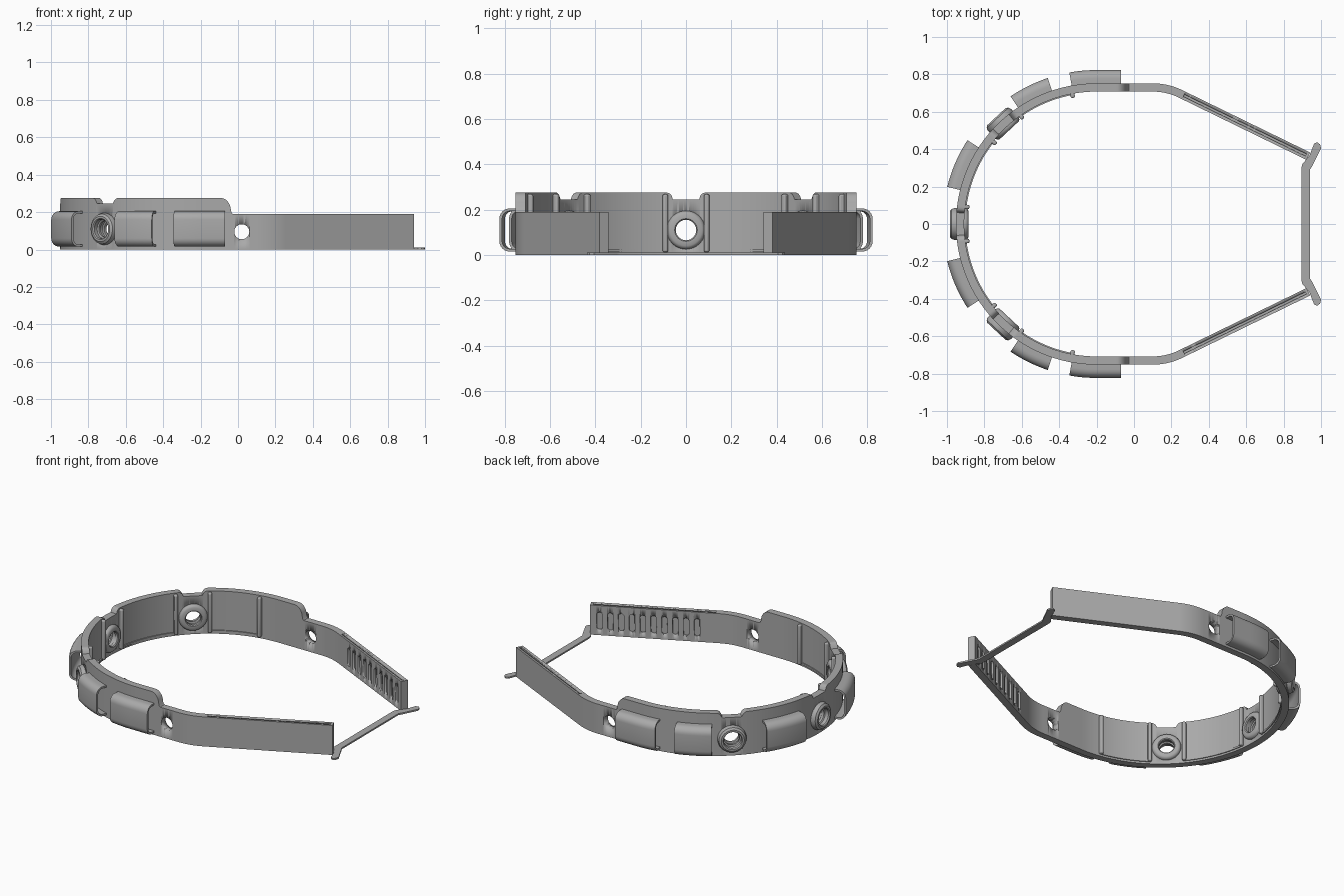
import bpy, bmesh, math
from math import sin, cos, pi, radians, sqrt
from mathutils import Vector, Matrix

if "Cube" in bpy.data.objects:
    bpy.data.objects.remove(bpy.data.objects["Cube"])

grey = bpy.data.materials.new("plain_grey")
grey.use_nodes = True
grey.diffuse_color = (0.4, 0.4, 0.4, 1)
grey.node_tree.nodes["Principled BSDF"].inputs["Base Color"].default_value = (0.4, 0.4, 0.4, 1)

# Centre line of the band: round back, straight side, bend, straight arm
R, SIDE, BEND_R, BEND, ARM = 0.73, 0.3, 0.34, radians(26), 0.76
S1 = R * pi / 2
S2 = S1 + SIDE
S3 = S2 + BEND_R * BEND
END = S3 + ARM
HALF_T = 0.022


def path(s):
    """Point and outward normal at distance s from the middle of the back."""
    sign, s = (-1 if s < 0 else 1), abs(s)
    x, y, a = -0.2, 0, pi / 2
    if s < S1:
        a = pi - s / R
        x, y = x + R * cos(a), R * sin(a)
    elif s < S2:
        x, y = x + s - S1, R
    else:
        t = min(s - S2, S3 - S2) / BEND_R
        run = max(0, s - S3)
        a -= t
        x += SIDE + BEND_R * sin(t) + run * cos(t)
        y = R - BEND_R * (1 - cos(t)) - run * sin(t)
    return Vector((x, sign * y, 0)), Vector((cos(a), sign * sin(a), 0))


def at_angle(deg):
    return radians(180 - deg) * R


def finish(name, bm, mirror=False, bevel=0):
    bmesh.ops.recalc_face_normals(bm, faces=bm.faces[:])
    me = bpy.data.meshes.new(name)
    bm.to_mesh(me)
    bm.free()
    ob = bpy.data.objects.new(name, me)
    bpy.context.collection.objects.link(ob)
    me.materials.append(grey)
    bpy.ops.object.select_all(action='DESELECT')
    ob.select_set(True)
    bpy.context.view_layer.objects.active = ob
    bpy.ops.object.shade_smooth_by_angle(angle=radians(35))
    if bevel:
        mod = ob.modifiers.new("Bevel", 'BEVEL')
        mod.width, mod.segments = bevel, 3
    if mirror:
        mod = ob.modifiers.new("Mirror", 'MIRROR')
        mod.use_axis = (False, True, False)
    return ob


def skin(bm, rings, closed=False):
    rings = [[bm.verts.new(p) for p in ring] for ring in rings]
    n = len(rings[0])
    pairs = list(zip(rings, rings[1:])) + ([(rings[-1], rings[0])] if closed else [])
    for a, b in pairs:
        for i in range(n):
            j = (i + 1) % n
            bm.faces.new((a[i], a[j], b[j], b[i]))
    if not closed:
        bm.faces.new(rings[0])
        bm.faces.new(rings[-1])


def sweep(bm, s0, s1, section, step=0.02):
    """Carry a section of (outward, up) points along the centre line."""
    n = max(1, round((s1 - s0) / step))
    rings = []
    for i in range(n + 1):
        s = s0 + (s1 - s0) * i / n
        p, out = path(s)
        rings.append([p + out * o + Vector((0, 0, z)) for o, z in section(s)])
    skin(bm, rings)


def box_section(o0, o1, z0, z1):
    return lambda s: [(o0, z0), (o1, z0), (o1, z1), (o0, z1)]


def lathe(bm, s, z, profile, count=40):
    """Turn (radius, outward) points about the outward axis at s."""
    p, out = path(s)
    side = Vector((-out.y, out.x, 0))
    up = Vector((0, 0, 1))
    rings = []
    for k in range(count):
        a = 2 * pi * k / count
        arm = side * cos(a) + up * sin(a)
        rings.append([p + up * z + out * t + arm * r for r, t in profile])
    skin(bm, rings, closed=True)


PORT = at_angle(133)
PORTS = (-PORT, 0, PORT)


# Band with raised back, dips above the ports and low arms
def band_height(s):
    x = path(s)[0].x
    if x > -0.035:
        return 0.19
    if x > -0.09:
        return 0.195 + 0.08 * sqrt(1 - ((x + 0.09) / 0.055) ** 2)
    d = min(abs(s - c) for c in PORTS) - 0.06
    t = min(max(d / 0.03, 0), 1)
    return 0.245 + 0.03 * sqrt(1 - (1 - t) ** 2)


bm = bmesh.new()
sweep(bm, -END, END, lambda s: box_section(-HALF_T, HALF_T, 0, band_height(s))(s), 0.007)
band = finish("head_band", bm)


def cylinder(bm, s, z, r, depth):
    p, out = path(s)
    m = Matrix.Translation(p + Vector((0, 0, z))) @ out.to_track_quat('Z', 'Y').to_matrix().to_4x4()
    bmesh.ops.create_cone(bm, cap_ends=True, segments=32, radius1=r, radius2=r, depth=depth, matrix=m)


# Openings: port seats, side holes, arm slots and the groove along the arm top
bm = bmesh.new()
HOLE = S1 + 0.22
for s in PORTS:
    cylinder(bm, s, 0.11, 0.06, 0.3)
for sign in (-1, 1):
    cylinder(bm, sign * HOLE, 0.095, 0.04, 0.2)
    a, b = sorted((sign * (S3 + 0.02), sign * (END - 0.015)))
    sweep(bm, a, b, box_section(-0.006, 0.006, 0.178, 0.21), 1)
    for i in range(10):
        c = sign * (END - 0.055 - 0.064 * i)
        pill = []
        for k in range(16):
            t = 2 * pi * k / 16
            pill.append((0.017 * cos(t), 0.09 + 0.017 * sin(t) + (0.04 if k < 8 else -0.04)))
        p, out = path(c)
        along = Vector((-out.y, out.x, 0))
        skin(bm, [[p + out * o + along * u + Vector((0, 0, z)) for u, z in pill]
                  for o in (-0.04, -0.011)])
cutter = finish("opening_cutter", bm)
cutter.hide_render = True
mod = band.modifiers.new("Openings", 'BOOLEAN')
mod.object, mod.operation, mod.solver = cutter, 'DIFFERENCE', 'EXACT'
bpy.context.view_layer.objects.active = band
bpy.ops.object.modifier_apply(modifier=mod.name)
bpy.data.objects.remove(cutter)

# Ring ports with a stepped bore
RING = [(0.05, -0.045), (0.07, -0.045), (0.08, -0.039), (0.085, -0.028), (0.085, 0.03),
        (0.08, 0.046), (0.068, 0.055), (0.057, 0.055), (0.052, 0.048), (0.052, 0.025),
        (0.045, 0.02), (0.045, 0.005), (0.052, 0), (0.052, -0.018), (0.045, -0.022), (0.045, -0.04)]
for name, s in zip(("right_port", "back_port", "left_port"), PORTS):
    bm = bmesh.new()
    lathe(bm, s, 0.11, RING)
    finish(name, bm)


# Hollow loops on the outside
def arch(inset):
    r = 0.045
    top, bottom, face = 0.205 - inset, 0.015 + inset, 0.093 - inset
    r -= inset
    pts = [(0.015, bottom)]
    for centre, start in ((bottom + r, -90), (top - r, 0)):
        for k in range(7):
            a = radians(start + 15 * k)
            pts.append((face - r + r * cos(a), centre + r * sin(a)))
    return pts + [(0.015, top)]


LOOP = arch(0) + arch(0.012)[::-1]
loops = {"side_loop": (S1 - 0.13, S1 + 0.13),
         "corner_loop": (at_angle(124), at_angle(108.5)),
         "back_loop": (at_angle(166), at_angle(147))}
for name, (a, b) in loops.items():
    bm = bmesh.new()
    sweep(bm, a, b, lambda s: LOOP)
    finish(name, bm, mirror=True)

# Inner panel frames: upright ribs and a low lip
for name, (a, b) in {"corner_panel": (125, 100.6), "back_panel": (172.5, 141.5)}.items():
    a, b = at_angle(a), at_angle(b)
    for label, c in (("rear", a), ("front", b)):
        bm = bmesh.new()
        sweep(bm, c - 0.012, c + 0.012, box_section(-0.044, -0.015, 0.012, 0.268), 1)
        finish(f"{name}_{label}_rib", bm, mirror=True, bevel=0.008)
    bm = bmesh.new()
    sweep(bm, a, b, box_section(-0.028, -0.015, 0.012, 0.024))
    finish(f"{name}_lip", bm, mirror=True)

# Flat cross bar joining the arm tips
half = [(0.94, 0.29), (0.95, 0.305), (1.0, 0.405), (0.995, 0.425), (0.98, 0.437),
        (0.963, 0.43), (0.938, 0.365), (0.9, 0.32), (0.895, 0.3)]
outline = half + [(x, -y) for x, y in reversed(half)]
bm = bmesh.new()
skin(bm, [[(x, y, z) for x, y in outline] for z in (0, 0.01)])
finish("cross_bar", bm)
